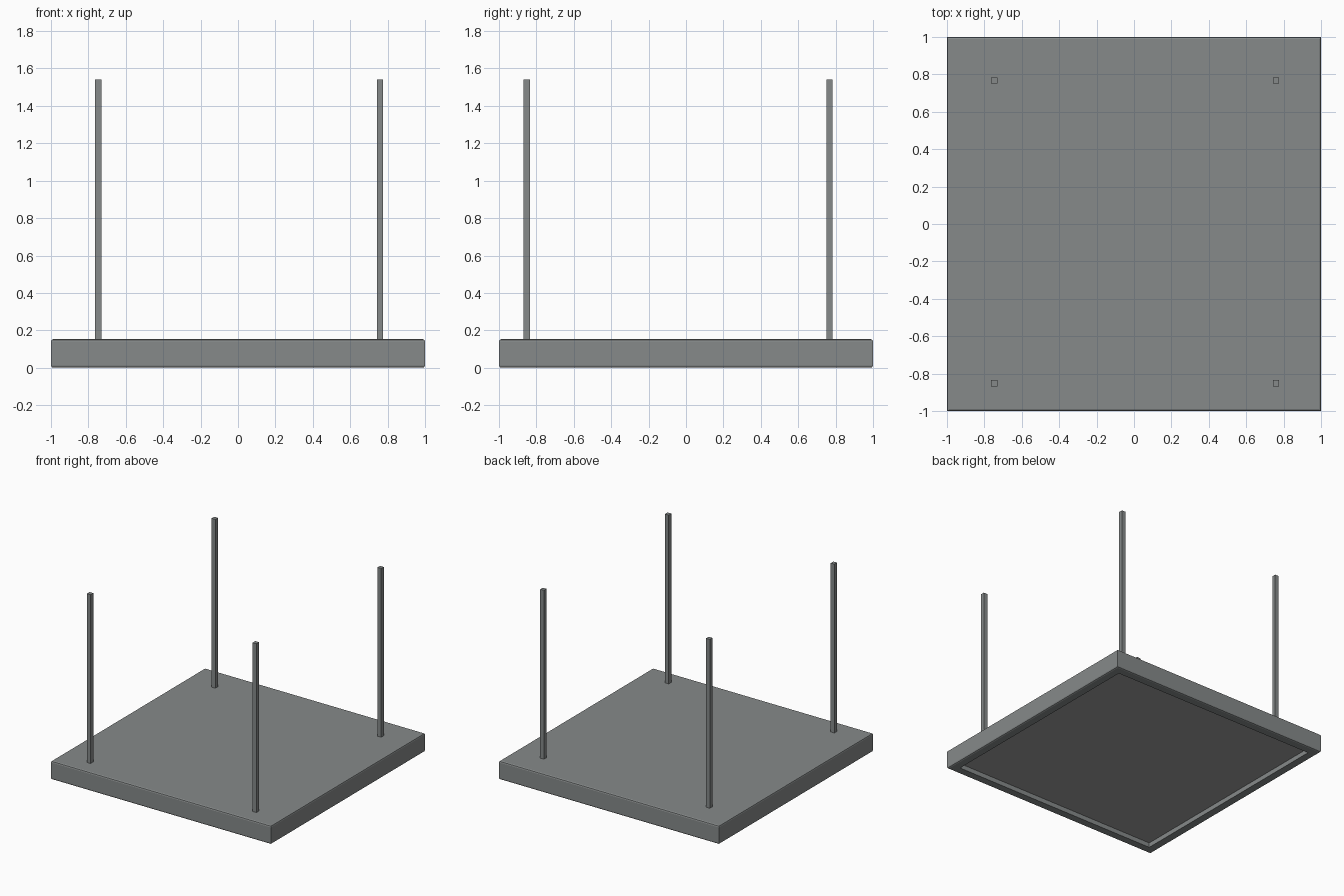
import bpy, bmesh

if "Cube" in bpy.data.objects:
    bpy.data.objects.remove(bpy.data.objects["Cube"])


def material(name, color):
    m = bpy.data.materials.new(name)
    m.diffuse_color = (*color, 1.0)
    m.use_nodes = True
    m.node_tree.nodes["Principled BSDF"].inputs["Base Color"].default_value = m.diffuse_color
    return m


GREY = material("slate grey", (0.24, 0.255, 0.255))
UNDER = material("neutral grey", (0.34, 0.34, 0.34))


def finish(bm, name, mat):
    bmesh.ops.recalc_face_normals(bm, faces=bm.faces[:])
    me = bpy.data.meshes.new(name)
    bm.to_mesh(me)
    bm.free()
    me.materials.append(mat)
    ob = bpy.data.objects.new(name, me)
    bpy.context.collection.objects.link(ob)
    return ob


def box(name, lo, hi, mat):
    bm = bmesh.new()
    bmesh.ops.create_cube(bm, size=1)
    for v in bm.verts:
        v.co = [lo[i] + (v.co[i] + 0.5) * (hi[i] - lo[i]) for i in range(3)]
    return finish(bm, name, mat)


# Slab with softened edges, a flat rim and a shallow recess below
rings = [(0.988, 0.153), (0.997, 0.149), (1.0, 0.14), (1.0, 0.013),
         (0.997, 0.004), (0.988, 0.0), (0.93, 0.0), (0.93, 0.042)]
bm = bmesh.new()
loops = [[bm.verts.new((sx * h, sy * h, z))
          for sx, sy in ((-1, -1), (1, -1), (1, 1), (-1, 1))] for h, z in rings]
for a, b in zip(loops, loops[1:]):
    for i in range(4):
        j = (i + 1) % 4
        bm.faces.new((a[i], a[j], b[j], b[i]))
bm.faces.new(loops[0])
bm.faces.new(loops[-1])
slab = finish(bm, "slab", GREY)

# Panel lining the recess underneath
box("underside_panel", (-0.93, -0.93, 0.038), (0.93, 0.93, 0.045), UNDER)

# Four slim square posts
R = 0.017
for side, x in (("left", -0.748), ("right", 0.759)):
    for end, y in (("front", -0.852), ("back", 0.767)):
        box(f"{end}_{side}_post", (x - R, y - R, 0.14), (x + R, y + R, 1.54), GREY)
